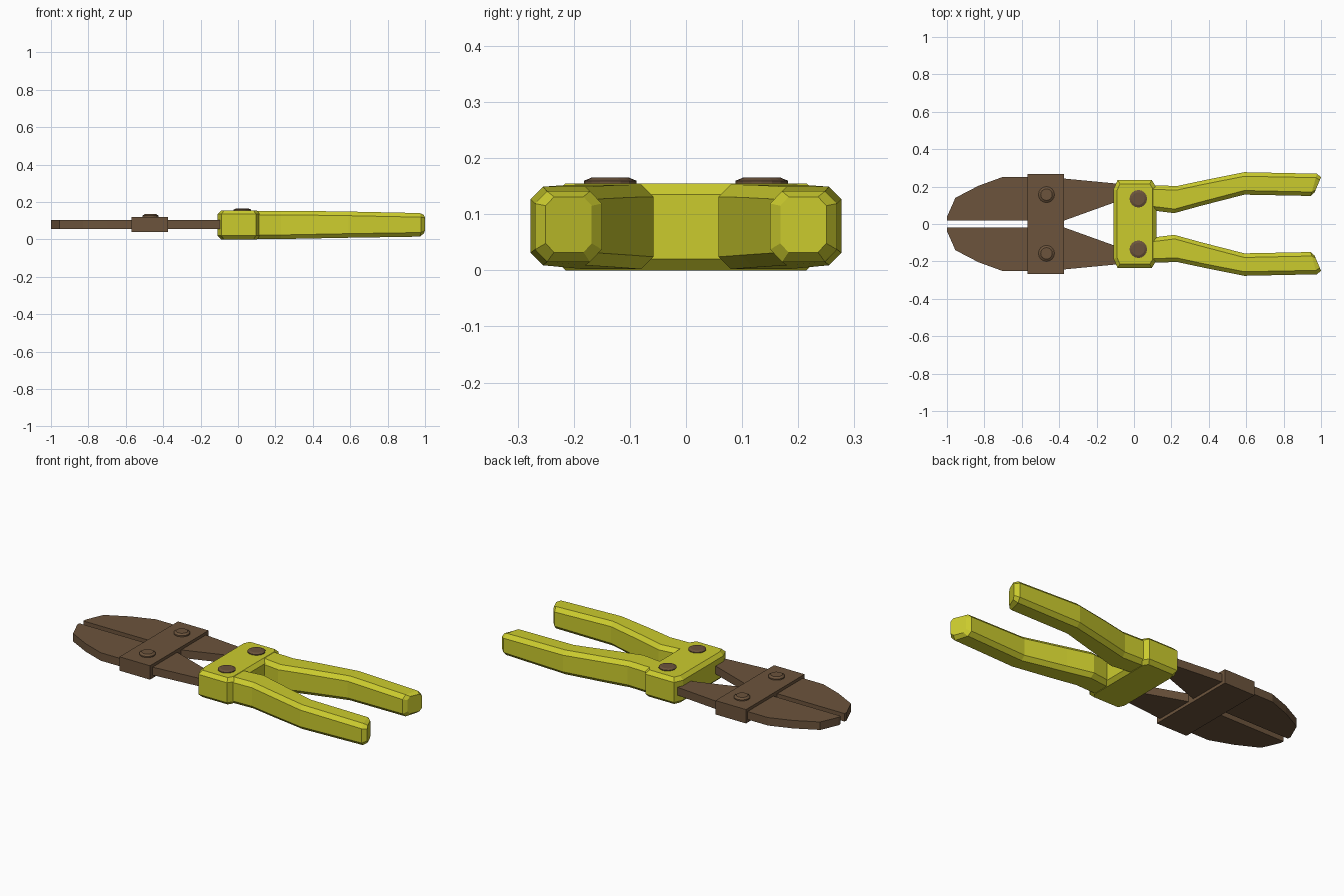
import bpy, bmesh, math

if "Cube" in bpy.data.objects:
    bpy.data.objects.remove(bpy.data.objects["Cube"])


def material(name, rgb):
    m = bpy.data.materials.new(name)
    m.diffuse_color = (*rgb, 1)
    m.use_nodes = True
    m.node_tree.nodes["Principled BSDF"].inputs["Base Color"].default_value = m.diffuse_color
    return m


YELLOW = material("yellow grip", (0.60, 0.60, 0.027))
BROWN = material("brown metal", (0.15, 0.088, 0.045))


def finish(name, bm, mat):
    bmesh.ops.recalc_face_normals(bm, faces=bm.faces)
    me = bpy.data.meshes.new(name)
    bm.to_mesh(me)
    bm.free()
    me.materials.append(mat)
    ob = bpy.data.objects.new(name, me)
    bpy.context.collection.objects.link(ob)
    return ob


def prism(name, outline, z0, z1, mat, chamfer=0):
    """Extrude a plan outline, optionally chamfering its top and bottom rims."""
    bm = bmesh.new()
    face = bm.faces.new([bm.verts.new((x, y, z0)) for x, y in outline])
    ext = bmesh.ops.extrude_face_region(bm, geom=[face])
    for v in ext["geom"]:
        if isinstance(v, bmesh.types.BMVert):
            v.co.z = z1
    if chamfer:
        rims = [e for e in bm.edges if abs(e.verts[0].co.z - e.verts[1].co.z) < 1e-5]
        bmesh.ops.bevel(bm, geom=rims, offset=chamfer, segments=1, affect='EDGES')
    return finish(name, bm, mat)


def loft(name, stations, s, mat):
    """Chamfered box section swept along (outer xy, inner xy, z0, z1, chamfer)."""
    bm = bmesh.new()
    rings = []
    for (xo, yo), (xi, yi), z0, z1, c in stations:
        t = c / math.hypot(xo - xi, yo - yi)
        section = [(0, z0 + c), (t, z0), (1 - t, z0), (1, z0 + c),
                   (1, z1 - c), (1 - t, z1), (t, z1), (0, z1 - c)]
        rings.append([bm.verts.new((xi + (xo - xi) * u, s * (yi + (yo - yi) * u), z))
                      for u, z in section])
    for a, b in zip(rings, rings[1:]):
        for i in range(8):
            j = (i + 1) % 8
            bm.faces.new((a[i], a[j], b[j], b[i]))
    bm.faces.new(rings[0])
    bm.faces.new(rings[-1])
    return finish(name, bm, mat)


def rivet(name, x, y, z0, z1, r):
    """Low round head with a tapered rim."""
    bm = bmesh.new()
    mid = z0 + (z1 - z0) * 0.45
    for za, zb, ra, rb in ((z0 - 0.02, mid, r, r), (mid, z1, r, r * 0.72)):
        g = bmesh.ops.create_cone(bm, cap_ends=False, segments=16,
                                  radius1=ra, radius2=rb, depth=zb - za)
        bmesh.ops.translate(bm, verts=g["verts"], vec=(x, y, (za + zb) / 2))
    bmesh.ops.remove_doubles(bm, verts=bm.verts, dist=1e-4)
    bmesh.ops.holes_fill(bm, edges=[e for e in bm.edges if e.is_boundary], sides=0)
    return finish(name, bm, BROWN)


# Jaw with rear tang (half plan), and handle stations
JAW = [(-1, 0.018), (-1, 0.038), (-0.955, 0.14), (-0.83, 0.205), (-0.70, 0.252),
       (-0.50, 0.252), (-0.375, 0.243), (-0.05, 0.212), (-0.05, 0.135),
       (-0.375, 0.018)]
GRIP = [((0.04, 0.215), (0.04, 0.08), 0.002, 0.153, 0.022),
        ((0.11, 0.207), (0.12, 0.07), 0.002, 0.153, 0.022),
        ((0.23, 0.203), (0.215, 0.058), 0.002, 0.153, 0.022),
        ((0.38, 0.235), (0.36, 0.098), 0.005, 0.152, 0.022),
        ((0.59, 0.277), (0.59, 0.157), 0.009, 0.149, 0.022),
        ((0.978, 0.269), (0.945, 0.150), 0.015, 0.141, 0.022),
        ((1.0, 0.250), (0.965, 0.168), 0.032, 0.131, 0.016)]

for side, s in (("left", 1), ("right", -1)):
    prism(side + "_jaw", [(x, s * y) for x, y in JAW], 0.057, 0.103, BROWN)
    loft(side + "_handle", GRIP, s, YELLOW)
    rivet(side + "_jaw_rivet", -0.468, s * 0.157, 0.12, 0.135, 0.043)
    rivet(side + "_body_rivet", 0.023, s * 0.135, 0.155, 0.165, 0.047)

# Clamp plate joining the two jaws
prism("clamp_plate", [(-0.57, -0.267), (-0.375, -0.267), (-0.375, 0.267), (-0.57, 0.267)],
      0.04, 0.12, BROWN)

# Body block joining the handles
half = [(-0.11, 0.185), (-0.088, 0.235), (0.095, 0.235), (0.12, 0.195)]
prism("pivot_body", half + [(x, -y) for x, y in reversed(half)], 0, 0.155, YELLOW, 0.02)
